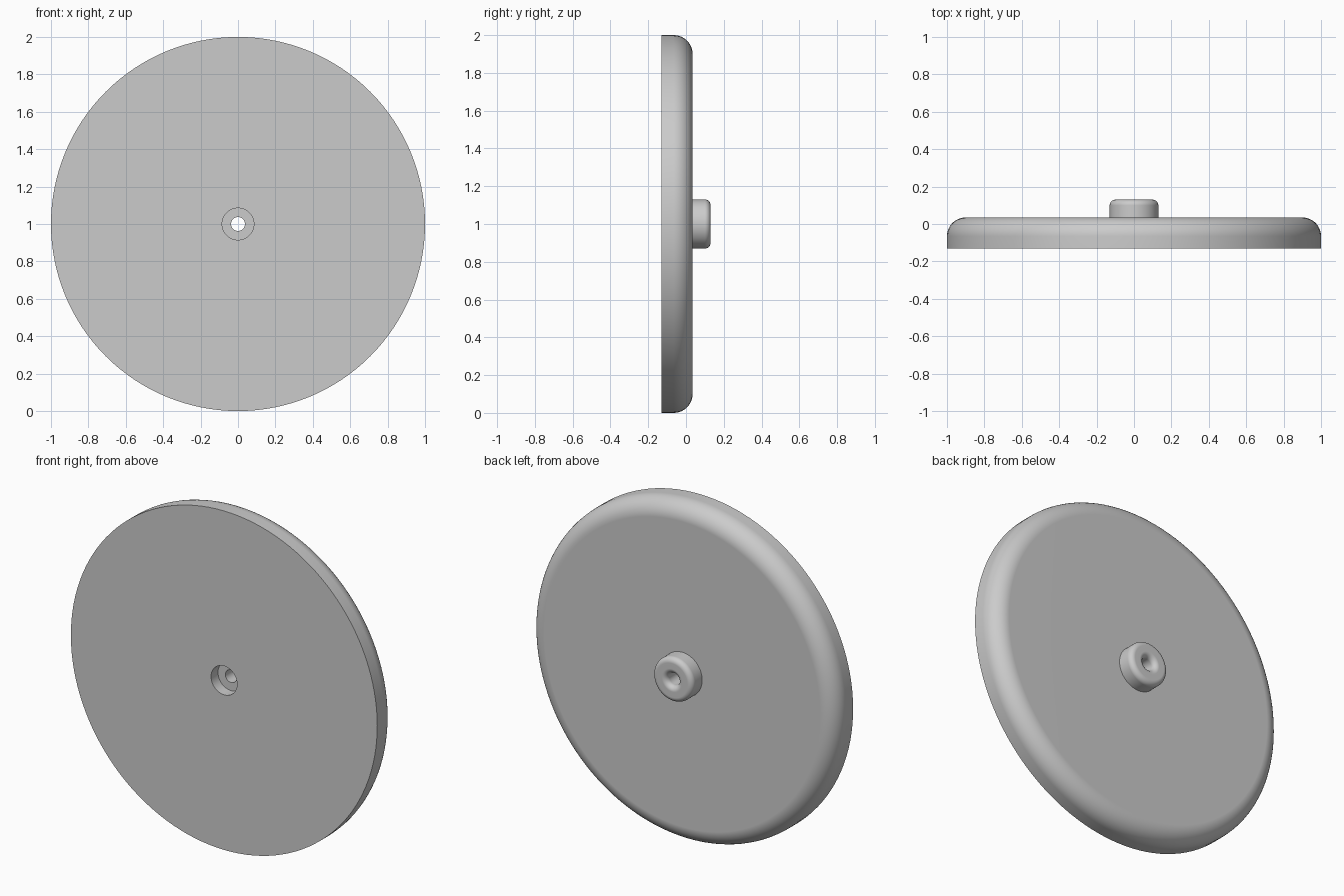
import bpy, bmesh, math

cube = bpy.data.objects.get("Cube")
if cube:
    bpy.data.objects.remove(cube, do_unlink=True)

SEGMENTS = 128
FRONT, BACK, HUB_END = -0.13, 0.035, 0.13     # depths along y
DISC_R, HUB_R, RECESS_R, HOLE_R = 1.0, 0.13, 0.085, 0.037
RECESS_FLOOR = -0.065

grey = bpy.data.materials.new("plain grey")
grey.use_nodes = True
colour = (0.6, 0.6, 0.6, 1)
grey.diffuse_color = colour
grey.node_tree.nodes["Principled BSDF"].inputs["Base Color"].default_value = colour


def fillet(r, y, radius, start, steps=10):
    """Quarter round about the centre (r, y), from the start angle."""
    angles = [math.radians(start + 90 * i / steps) for i in range(steps + 1)]
    return [(r + radius * math.cos(a), y + radius * math.sin(a)) for a in angles]


def revolve(name, profile):
    """Turn a (radius, depth) profile about the y axis at height DISC_R."""
    bm = bmesh.new()
    rings = []
    for k in range(SEGMENTS):
        a = 2 * math.pi * k / SEGMENTS
        rings.append([bm.verts.new((r * math.cos(a), y, DISC_R + r * math.sin(a)))
                      for r, y in profile])
    for k, ring in enumerate(rings):
        after = rings[(k + 1) % SEGMENTS]
        for i in range(len(profile) - 1):
            bm.faces.new((ring[i], ring[i + 1], after[i + 1], after[i]))
    mesh = bpy.data.meshes.new(name)
    bm.to_mesh(mesh)
    bm.free()
    mesh.materials.append(grey)
    obj = bpy.data.objects.new(name, mesh)
    bpy.context.collection.objects.link(obj)
    bpy.ops.object.select_all(action="DESELECT")
    obj.select_set(True)
    bpy.context.view_layer.objects.active = obj
    bpy.ops.object.shade_smooth_by_angle(angle=math.radians(35))
    # Keeps the broad flat faces evenly shaded next to the rounds
    flat = obj.modifiers.new("even_flats", "WEIGHTED_NORMAL")
    flat.keep_sharp = True
    return obj


# Disc: recess floor, recess wall, flat front, rim, rounded back edge, flat back
edge = 0.1
revolve("disc", [(HOLE_R, RECESS_FLOOR), (RECESS_R, RECESS_FLOOR),
                 (RECESS_R, FRONT), (DISC_R, FRONT)]
        + fillet(DISC_R - edge, BACK - edge, edge, 0)
        + [(HUB_R, BACK)])

# Hub: outer wall, rounded end, rounded mouth of the through hole, hole wall
edge = 0.03
revolve("hub", [(HUB_R, BACK)]
        + fillet(HUB_R - edge, HUB_END - edge, edge, 0)
        + fillet(HOLE_R + edge, HUB_END - edge, edge, 90)
        + [(HOLE_R, RECESS_FLOOR)])
